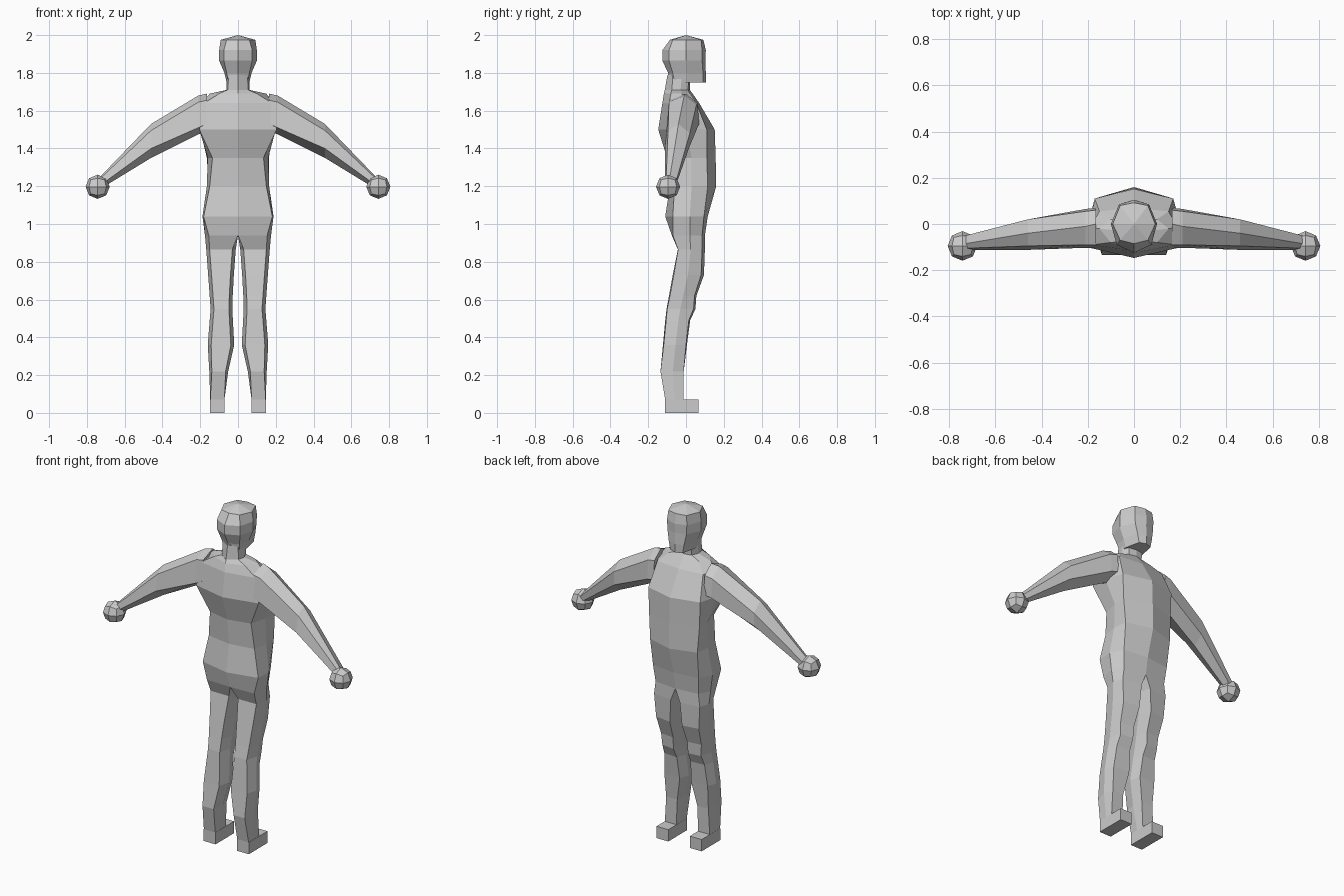
import bpy, bmesh
from mathutils import Vector

skin = bpy.data.materials.new("light_grey")
skin.diffuse_color = (0.6, 0.6, 0.6, 1)


def finish(name, bm):
    bmesh.ops.recalc_face_normals(bm, faces=bm.faces)
    me = bpy.data.meshes.new(name)
    bm.to_mesh(me)
    bm.free()
    me.materials.append(skin)
    ob = bpy.data.objects.new(name, me)
    bpy.context.collection.objects.link(ob)
    return ob


def loft(name, rings, cap_start=True, cap_end=True):
    """Skin a list of equal-length point rings."""
    bm = bmesh.new()
    vs = [[bm.verts.new(p) for p in r] for r in rings]
    n = len(vs[0])
    for a, b in zip(vs, vs[1:]):
        for i in range(n):
            j = (i + 1) % n
            bm.faces.new((a[i], a[j], b[j], b[i]))
    if cap_start:
        bm.faces.new(vs[0])
    if cap_end:
        bm.faces.new(vs[-1])
    return finish(name, bm)


def body_ring(z, y0, fx, fy, sx, sy, bx, by, y1):
    """Mirrored eight-sided section: -y centre, corner, side, corner, +y centre."""
    half = [(fx, fy), (sx, sy), (bx, by)]
    return ([(0, y0, z)] + [(x, y, z) for x, y in half] + [(0, y1, z)]
            + [(-x, y, z) for x, y in reversed(half)])


# torso from crotch to neck
torso = [
    (0.94, -.075, .155, -.07, .175, .02, .14, .085, .10),
    (1.04, -.11, .182, -.07, .188, .02, .15, .095, .115),
    (1.20, -.085, .15, -.06, .165, .03, .155, .115, .16),
    (1.35, -.10, .135, -.07, .16, .03, .165, .11, .157),
    (1.50, -.147, .205, -.10, .20, .0, .17, .11, .152),
    (1.64, -.125, .18, -.09, .19, -.02, .15, .055, .07),
    (1.69, -.117, .10, -.08, .15, -.02, .10, .02, .035),
    (1.71, -.113, .055, -.075, .06, -.03, .045, .01, .02),
]
loft("torso", [body_ring(*r) for r in torso], cap_start=False)

# neck
neck = [
    (1.70, -.114, .055, -.075, .062, -.03, .045, .01, .02),
    (1.79, -.098, .05, -.07, .06, -.02, .045, .015, .02),
]
loft("neck", [body_ring(*r) for r in neck])

# head with overhanging chin
head = [
    (1.75, -.09, .05, -.06, .06, .0, .04, .09, .105),
    (1.80, -.095, .06, -.07, .072, .0, .05, .09, .105),
    (1.865, -.125, .075, -.09, .10, .0, .062, .085, .102),
    (1.92, -.125, .075, -.09, .10, .0, .065, .085, .105),
    (1.975, -.085, .06, -.07, .092, .0, .06, .08, .092),
]
ob = loft("head", [body_ring(*r) for r in head])
bm = bmesh.new()
bm.from_mesh(ob.data)
top = max(bm.faces, key=lambda f: f.calc_center_median().z)
crown = bmesh.ops.poke(bm, faces=[top])["verts"][0]
crown.co = (0, 0, 2.0)
bm.to_mesh(ob.data)
bm.free()

# leg sections: z, inner x, outer x, front y, front corner y, side y, back corner y, back y
legs = [
    (0.94, .0, .175, -.075, -.07, .02, .085, .10),
    (0.865, .012, .168, -.043, -.042, .025, .085, .10),
    (0.73, .022, .158, -.07, -.065, .01, .08, .095),
    (0.62, .028, .15, -.09, -.085, -.015, .045, .055),
    (0.55, .03, .145, -.103, -.10, -.03, .04, .05),
    (0.49, .027, .15, -.11, -.105, -.04, .015, .022),
    (0.36, .02, .16, -.122, -.118, -.055, .0, .005),
    (0.22, .052, .152, -.135, -.135, -.07, -.012, -.012),
    (0.07, .072, .147, -.11, -.11, -.06, -.012, -.012),
    (0.0, .072, .147, -.11, -.11, -.06, -.012, -.012),
]


def leg_ring(s, z, xi, xo, y0, fy, sy, by, y1):
    inset = .018 * min(1, max(0, z - .07) / .2)
    hip = z > .93
    g = 0 if hip else inset
    fo, bo = (.155, .14) if hip else (xo - inset, xo - inset)
    pts = [(xi + g, y0), (fo, fy), (xo, sy), (bo, by), (xi + g, y1), (xi, sy)]
    return [(s * x, y, z) for x, y in pts]


# arm sections, six points each as (y, z) at a given x
arms = [
    (.165, [(.0, 1.69), (-.09, 1.655), (-.105, 1.53), (.0, 1.49), (.07, 1.53), (.06, 1.64)]),
    (.21, [(-.01, 1.68), (-.09, 1.645), (-.103, 1.51), (.0, 1.475), (.065, 1.52), (.055, 1.63)]),
    (.46, [(-.04, 1.53), (-.095, 1.495), (-.112, 1.40), (-.04, 1.35), (.015, 1.40), (.02, 1.48)]),
    (.73, [(-.085, 1.25), (-.105, 1.24), (-.112, 1.205), (-.085, 1.185), (-.055, 1.20), (-.05, 1.235)]),
]

for side, s in (("left", -1), ("right", 1)):
    loft(side + "_leg", [leg_ring(s, *r) for r in legs], cap_start=False)

    # block foot
    bm = bmesh.new()
    bmesh.ops.create_cube(bm, size=1)
    for v in bm.verts:
        v.co = (s * .1095 + v.co.x * .077, -.0225 + v.co.y * .175, .035 + v.co.z * .07)
    finish(side + "_foot", bm)

    loft(side + "_arm", [[(s * x, y, z) for y, z in r] for x, r in arms])

    # ball hand: subdivided cube pushed to a sphere
    bm = bmesh.new()
    bmesh.ops.create_cube(bm, size=2)
    bmesh.ops.subdivide_edges(bm, edges=bm.edges[:], cuts=1, use_grid_fill=True)
    for v in bm.verts:
        v.co = v.co.normalized() * .064 + Vector((s * .743, -.095, 1.197))
    finish(side + "_hand", bm)
